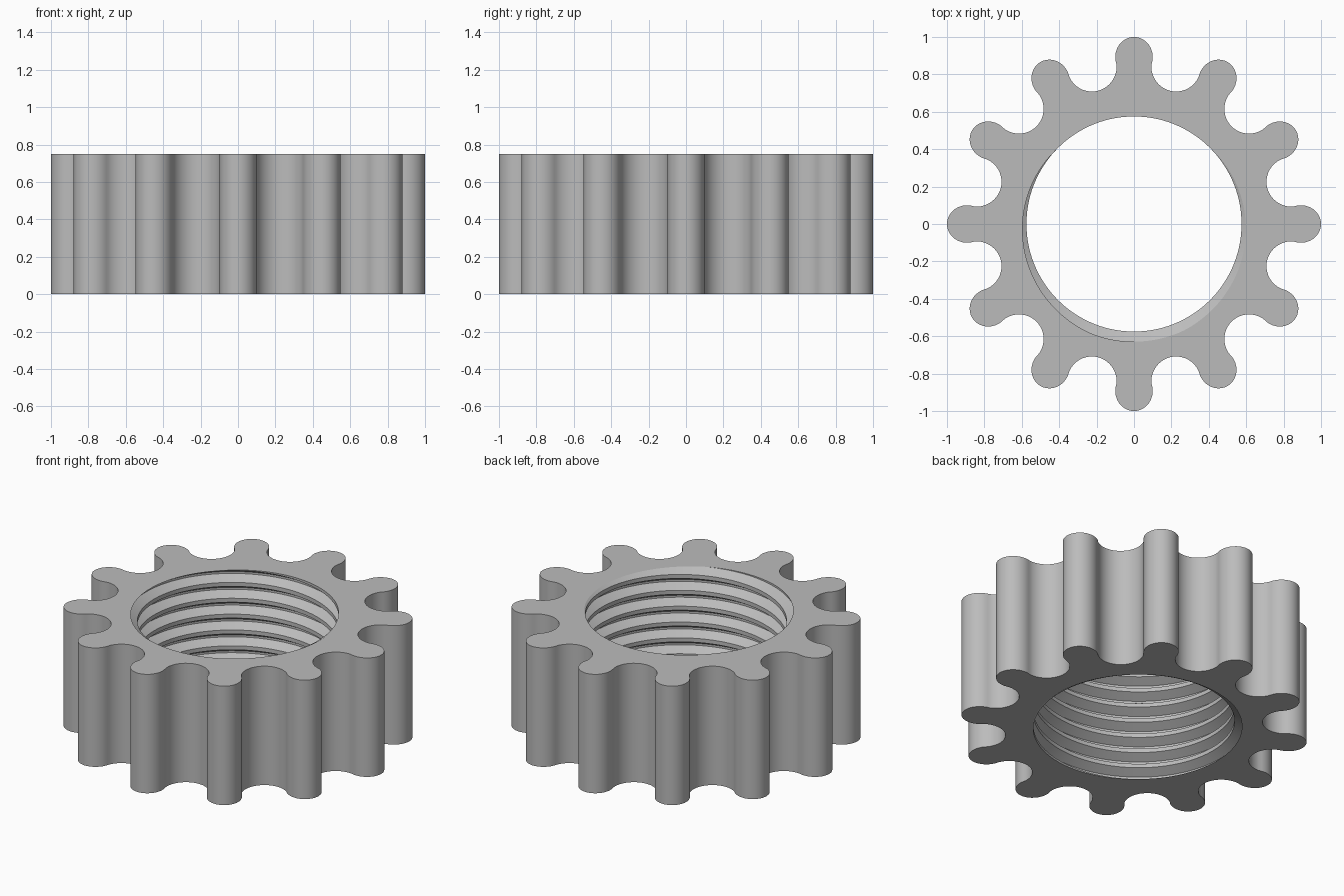
import bpy
import bmesh
from math import sin, cos, pi, tau, radians, floor, ceil

cube = bpy.data.objects.get("Cube")
if cube:
    bpy.data.objects.remove(cube, do_unlink=True)

HEIGHT = 0.75
TEETH = 12
PITCH = 0.1                      # thread rise per turn
MINOR, MAJOR = 0.575, 0.629      # thread crest and root radii
ROOT, CREST = 1 / 16, 3 / 8      # half widths of the groove, in turns
ROOT_ANGLE = radians(272)        # where the groove meets the top face
COLUMNS = 144


def tooth_outline():
    """Rounded teeth with round valleys, as one closed loop."""
    half = []
    step = pi / TEETH
    vx, vy, vr = 0.87 * sin(step), 0.87 * cos(step), 0.132
    meet = radians(13)
    steps = 12
    for i in range(steps):       # half valley, from its bottom to the neck
        a = 1.5 * pi - step + (step - pi / 2 - meet) * i / steps
        half.append((vx + vr * cos(a), vy + vr * sin(a)))
    for i in range(steps + 1):   # half head, from the neck to the tip
        a = -meet + (pi / 2 + meet) * i / steps
        half.append((0.1 * cos(a), 0.893 + 0.107 * sin(a)))
    tooth = half + [(-x, y) for x, y in half[-2:0:-1]]
    loop = []
    for k in range(TEETH):
        c, s = cos(k * tau / TEETH), sin(k * tau / TEETH)
        loop += [(x * c - y * s, x * s + y * c) for x, y in tooth]
    return loop


def thread_radius(angle, z):
    u = (z - HEIGHT) / PITCH - (angle - ROOT_ANGLE) / tau
    u = abs(u - floor(u + 0.5))
    t = min(max((u - ROOT) / (CREST - ROOT), 0), 1)
    return MAJOR + (MINOR - MAJOR) * t


def thread_column(bm, angle):
    """Vertices up the bore at one angle, on the corners of the thread."""
    verts = []
    turns = ceil(HEIGHT / PITCH) + 1
    for turn in range(-turns, 3):
        for u in (-CREST, -ROOT, ROOT, CREST):
            z = HEIGHT + PITCH * (turn + u + (angle - ROOT_ANGLE) / tau)
            z = min(max(z, 0), HEIGHT)
            r = thread_radius(angle, z)
            verts.append(bm.verts.new((r * cos(angle), r * sin(angle), z)))
    return verts


bm = bmesh.new()

# Toothed outer wall
outline = tooth_outline()
low = [bm.verts.new((x, y, 0)) for x, y in outline]
high = [bm.verts.new((x, y, HEIGHT)) for x, y in outline]
for i in range(len(outline)):
    bm.faces.new((low[i - 1], low[i], high[i], high[i - 1]))

# Threaded bore
columns = [thread_column(bm, tau * j / COLUMNS) for j in range(COLUMNS + 1)]
for a, b in zip(columns, columns[1:]):
    for k in range(len(a) - 1):
        bm.faces.new((a[k], a[k + 1], b[k + 1], b[k]))
bmesh.ops.remove_doubles(bm, verts=bm.verts, dist=0.00001)
bmesh.ops.dissolve_degenerate(bm, edges=bm.edges, dist=0.00001)

# Flat top and bottom
for level in (0, HEIGHT):
    rim = [e for e in bm.edges if e.is_boundary
           and all(abs(v.co.z - level) < 0.0001 for v in e.verts)]
    bmesh.ops.triangle_fill(bm, use_beauty=True, edges=rim, normal=(0, 0, 1))
bmesh.ops.recalc_face_normals(bm, faces=bm.faces)

mesh = bpy.data.meshes.new("threaded_gear_ring")
bm.to_mesh(mesh)
bm.free()
gear = bpy.data.objects.new("threaded_gear_ring", mesh)
bpy.context.collection.objects.link(gear)

# Plain grey finish
grey = bpy.data.materials.new("plain grey")
grey.use_nodes = True
colour = (0.5, 0.5, 0.5, 1)
grey.diffuse_color = colour
grey.node_tree.nodes["Principled BSDF"].inputs["Base Color"].default_value = colour
mesh.materials.append(grey)

bpy.ops.object.select_all(action="DESELECT")
gear.select_set(True)
bpy.context.view_layer.objects.active = gear
bpy.ops.object.shade_smooth_by_angle(angle=radians(25))
